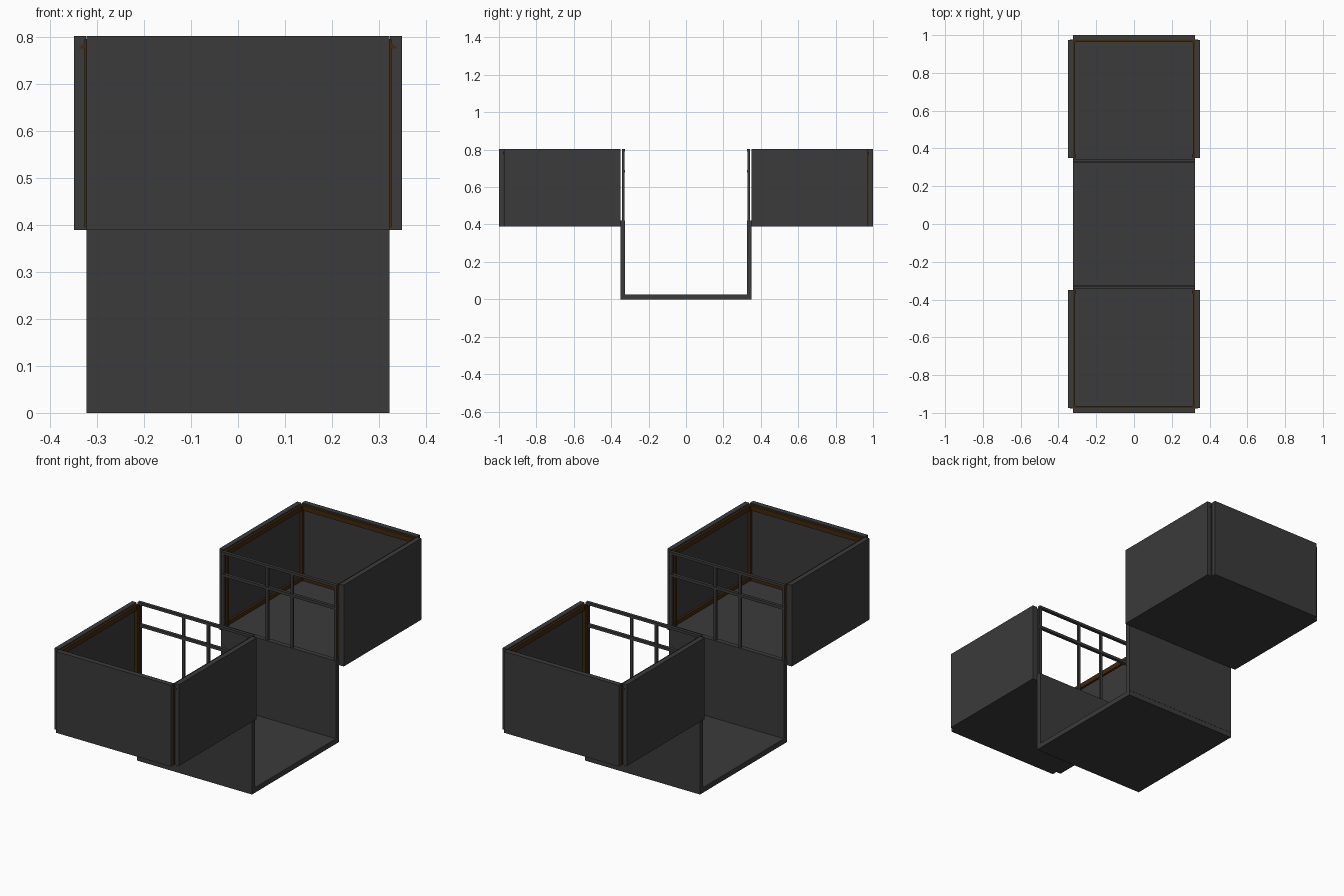
import bpy, bmesh

if "Cube" in bpy.data.objects:
    bpy.data.objects.remove(bpy.data.objects["Cube"])


def material(name, rgb):
    m = bpy.data.materials.new(name)
    m.diffuse_color = (*rgb, 1)
    m.use_nodes = True
    m.node_tree.nodes["Principled BSDF"].inputs["Base Color"].default_value = m.diffuse_color
    return m


DARK = material("charcoal", (0.043, 0.043, 0.043))
BROWN = material("dark brown", (0.055, 0.021, 0.004))
TOP = 0.803


def finish(name, bm, mat):
    bmesh.ops.recalc_face_normals(bm, faces=bm.faces)
    me = bpy.data.meshes.new(name)
    bm.to_mesh(me)
    bm.free()
    me.materials.append(mat)
    bpy.context.collection.objects.link(bpy.data.objects.new(name, me))


def box(name, x, y, z, mat=DARK):
    """Block from (min, max) pairs."""
    bm = bmesh.new()
    bmesh.ops.create_cube(bm, size=1)
    for v in bm.verts:
        for i, (a, b) in enumerate((x, y, z)):
            v.co[i] = (a + b) / 2 + v.co[i] * (b - a)
    finish(name, bm, mat)


def gusset(name, sx, sy):
    """Small triangular end of the trim, showing in the corner notch."""
    bm = bmesh.new()
    rings = [[bm.verts.new((sx * x, sy * y, z)) for x, z in
              ((0.323, 0.792), (0.323, 0.777), (0.340, 0.777))]
             for y in (0.96, 0.976)]
    bm.faces.new(rings[0])
    bm.faces.new(rings[1])
    for i in range(3):
        j = (i + 1) % 3
        bm.faces.new((rings[0][i], rings[0][j], rings[1][j], rings[1][i]))
    finish(name, bm, BROWN)


# low central channel floor
box("channel_floor", (-0.323, 0.323), (-0.349, 0.349), (0, 0.026))

for sy, end in ((-1, "front"), (1, "back")):
    def yy(a, b):
        return tuple(sorted((sy * a, sy * b)))

    # channel wall, tray floor and outer wall
    box(end + "_channel_wall", (-0.323, 0.323), yy(0.325, 0.350), (0.026, 0.42))
    box(end + "_tray_floor", (-0.325, 0.325), yy(0.350, 0.975), (0.39, 0.415))
    box(end + "_outer_wall", (-0.323, 0.323), yy(0.974, 1.0), (0.39, TOP))

    # brown trim along the outer wall
    for level, z in (("upper", (0.772, 0.797)), ("lower", (0.415, 0.435))):
        box(f"{end}_{level}_end_trim", (-0.32, 0.32), yy(0.963, 0.974), z, BROWN)

    # open railing facing the channel
    box(end + "_top_rail", (-0.323, 0.323), yy(0.327, 0.343), (0.79, TOP))
    box(end + "_middle_rail", (-0.323, 0.323), yy(0.327, 0.343), (0.678, 0.692))
    for i, x in enumerate((-0.316, -0.07, 0.07, 0.316)):
        box(f"{end}_baluster_{i + 1}", (x - 0.007, x + 0.007),
            yy(0.330, 0.341), (0.41, 0.80))

    for sx, side in ((-1, "left"), (1, "right")):
        def xx(a, b):
            return tuple(sorted((sx * a, sx * b)))

        name = f"{end}_{side}"
        box(name + "_side_wall", xx(0.324, 0.349), yy(0.350, 0.973), (0.39, TOP))
        # brown trim and corner posts inside the tray
        for level, z in (("upper", (0.772, 0.797)), ("lower", (0.415, 0.435))):
            box(f"{name}_{level}_side_trim", xx(0.313, 0.324), yy(0.352, 0.973),
                z, BROWN)
        box(name + "_inner_post", xx(0.308, 0.325), yy(0.352, 0.368),
            (0.415, 0.796), BROWN)
        box(name + "_outer_post", xx(0.310, 0.327), yy(0.960, 0.977),
            (0.395, 0.796), BROWN)
        gusset(name + "_trim_gusset", sx, sy)
